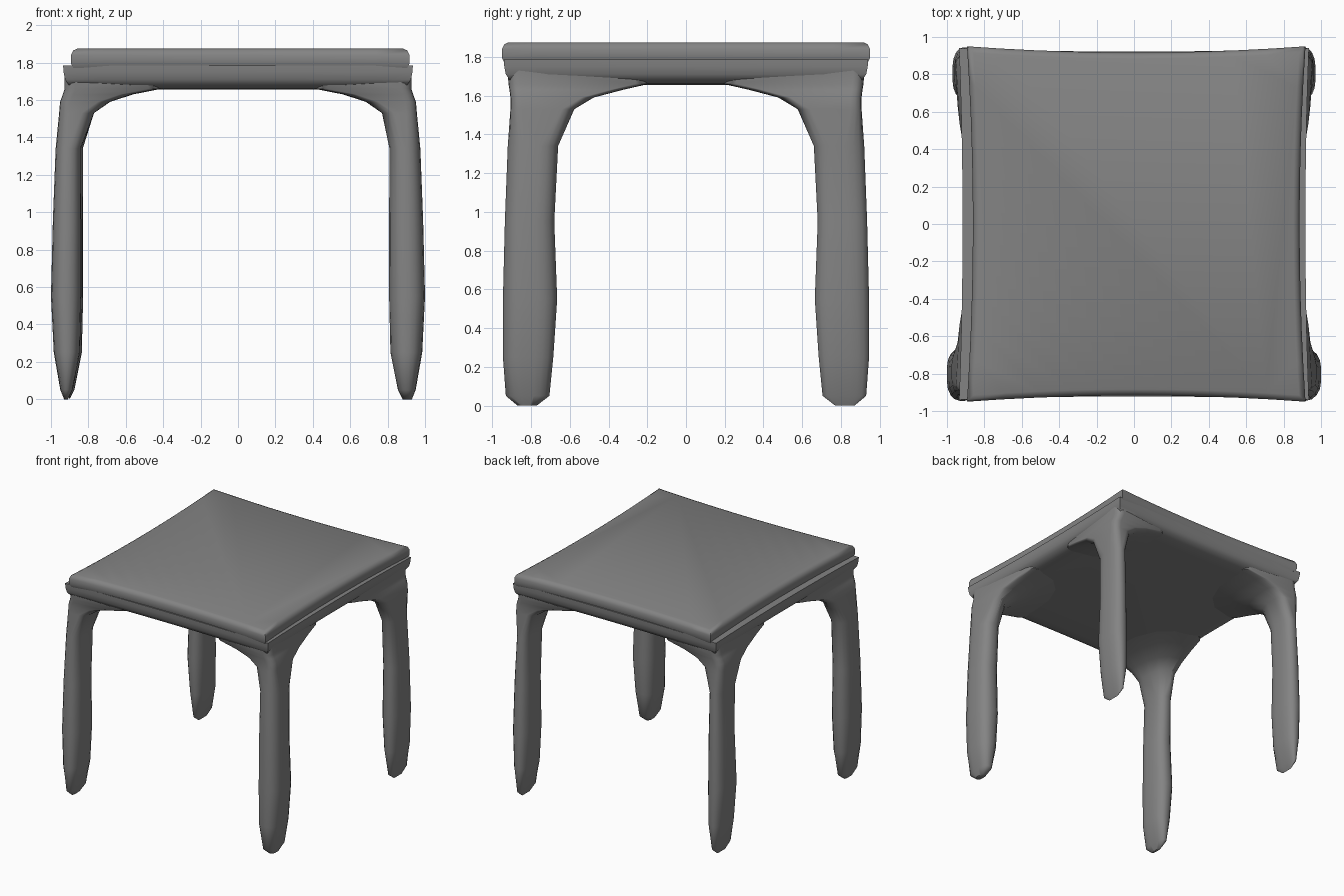
import bpy, bmesh, math

if "Cube" in bpy.data.objects:
    bpy.data.objects.remove(bpy.data.objects["Cube"])

# Dark grey finish shared by every part
grey = bpy.data.materials.new("dark_grey")
grey.diffuse_color = (0.23, 0.23, 0.23, 1)
grey.use_nodes = True
grey.node_tree.nodes["Principled BSDF"].inputs["Base Color"].default_value = grey.diffuse_color


def loft(name, rings, angle=60):
    """Skin a stack of equal-length point rings and cap both ends."""
    bm = bmesh.new()
    loops = [[bm.verts.new(p) for p in ring] for ring in rings]
    n = len(loops[0])
    for a, b in zip(loops, loops[1:]):
        for i in range(n):
            j = (i + 1) % n
            bm.faces.new((a[i], a[j], b[j], b[i]))
    bm.faces.new(loops[0][::-1])
    bm.faces.new(loops[-1])
    bmesh.ops.recalc_face_normals(bm, faces=bm.faces)
    mesh = bpy.data.meshes.new(name)
    bm.to_mesh(mesh)
    bm.free()
    mesh.materials.append(grey)
    obj = bpy.data.objects.new(name, mesh)
    bpy.context.collection.objects.link(obj)
    bpy.ops.object.select_all(action='DESELECT')
    obj.select_set(True)
    bpy.context.view_layer.objects.active = obj
    bpy.ops.object.shade_smooth_by_angle(angle=math.radians(angle))
    return obj


def bowed_square(hx, hy, bow, z, cx=0.0, steps=10):
    """Square outline whose sides bend gently inward between the corners."""
    pts = []
    for side in range(4):
        for k in range(steps):
            t = -1 + 2 * k / steps
            d = 1 - bow * (1 - t * t)
            x, y = [(t, -d), (d, t), (-t, d), (-d, -t)][side]
            pts.append((cx + x * hx, y * hy, z))
    return pts


def leg_ring(z, x0, x1, y0, y1, flare, sx, sy, dx_in, dx_out):
    """Rounded section; the inward corner gets a wide radius where it flares."""
    x0, x1 = x0 + dx_in, x1 + dx_out
    w, h = x1 - x0, y1 - y0
    small = (0.06, 0.06) if flare else (0.42 * w, 0.36 * h)
    inner = (0.75 * w, 0.75 * h) if flare else small
    shear = 0.06 if flare else 0.0
    corners = [(x1, y1, -1, -1, small, 0), (x0, y1, 1, -1, small, 90),
               (x0, y0, 1, 1, inner, 180), (x1, y0, -1, 1, small, 270)]
    pts = []
    for cx, cy, ox, oy, (rx, ry), start in corners:
        for k in range(5):
            a = math.radians(start + 22.5 * k)
            x = cx + ox * rx + rx * math.cos(a)
            y = cy + oy * ry + ry * math.sin(a)
            # the flare's far ends lean inward so they sink into the apron
            pts.append((sx * (x - shear * (y1 - y)),
                        sy * (y - shear * (x1 - x)), z))
    return pts


# Thin table top with a softened upper edge
loft("table_top", [bowed_square(0.905 - i, 0.95 - i, 0.035, z, 0.012)
                   for z, i in [(1.77, 0.012), (1.795, 0.0), (1.84, 0.0),
                                (1.865, 0.012), (1.875, 0.035)]])

# Apron and underside, rounded along the lower edge
loft("apron", [bowed_square(0.935 - i, 0.94 - i, 0.02, z)
               for z, i in [(1.655, 0.16), (1.662, 0.08), (1.68, 0.03),
                            (1.71, 0.010), (1.75, 0.002), (1.785, 0.0)]])

# Legs: blunt wedge feet, slight waist, arched flare into the apron
SECTIONS = [(0.00, 0.90, 0.925, 0.77, 0.87, 0),
            (0.05, 0.875, 0.945, 0.705, 0.93, 0),
            (0.25, 0.835, 0.98, 0.685, 0.945, 0),
            (0.55, 0.828, 0.995, 0.665, 0.945, 0),
            (0.95, 0.828, 0.985, 0.68, 0.935, 0),
            (1.34, 0.83, 0.97, 0.66, 0.92, 0),
            (1.53, 0.775, 0.96, 0.58, 0.91, 1),
            (1.59, 0.69, 0.955, 0.48, 0.91, 1),
            (1.63, 0.57, 0.94, 0.33, 0.915, 1),
            (1.66, 0.42, 0.93, 0.20, 0.92, 1),
            (1.74, 0.42, 0.93, 0.20, 0.925, 1)]
for name, sx, sy, dx_in, dx_out in [("front_left_leg", -1, -1, 0.01, 0.005),
                                    ("front_right_leg", 1, -1, -0.02, 0.005),
                                    ("back_left_leg", -1, 1, 0.0, -0.025),
                                    ("back_right_leg", 1, 1, 0.0, -0.025)]:
    rings = []
    for s in SECTIONS:
        f = 0 if s[5] else 1
        rings.append(leg_ring(*s, sx, sy, dx_in * f, dx_out * f))
    loft(name, rings)
